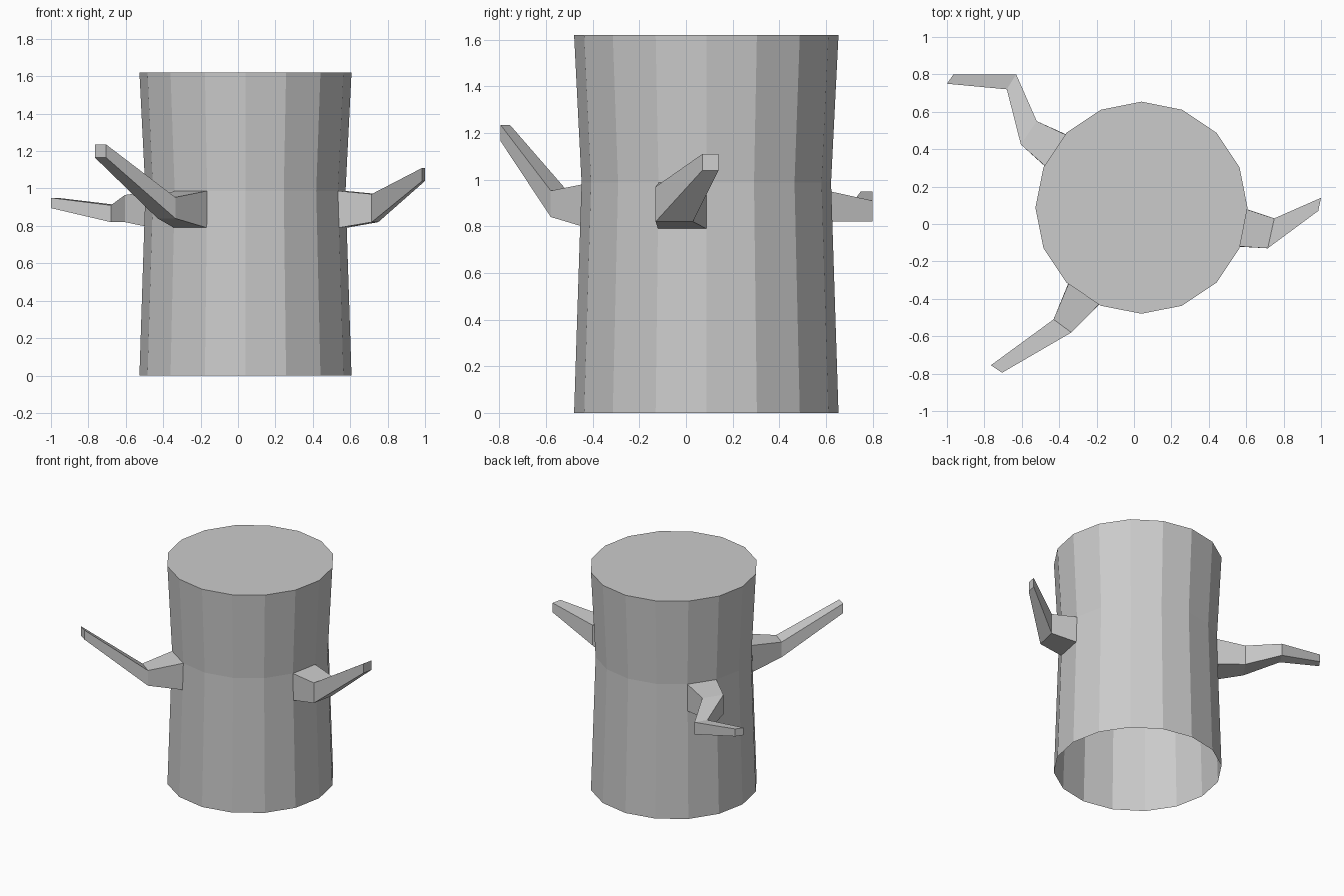
import bpy
import bmesh
from math import cos, sin, radians

cube = bpy.data.objects.get("Cube")
if cube:
    bpy.data.objects.remove(cube, do_unlink=True)

CX, CY = 0.04, 0.087          # trunk axis
SIDES = 16
WAIST_Z, CUT_Z = 0.987, 0.79  # branch roots span these heights
WAIST_R, CUT_R, END_R = 0.535, 0.541, 0.567

grey = bpy.data.materials.new("plain grey")
grey.use_nodes = True
colour = (0.6, 0.6, 0.6, 1)
grey.diffuse_color = colour
grey.node_tree.nodes["Principled BSDF"].inputs["Base Color"].default_value = colour


def on_trunk(step, radius, z):
    a = radians(360 / SIDES * step)
    return (CX + radius * cos(a), CY + radius * sin(a), z)


def loft(name, rings, cap_start=False):
    """Skin a row of closed rings with flat quads and cap the far end."""
    bm = bmesh.new()
    loops = [[bm.verts.new(p) for p in ring] for ring in rings]
    for low, high in zip(loops, loops[1:]):
        n = len(low)
        for i in range(n):
            j = (i + 1) % n
            bm.faces.new((low[i], low[j], high[j], high[i]))
    bm.faces.new(loops[-1])
    if cap_start:
        bm.faces.new(loops[0][::-1])
    mesh = bpy.data.meshes.new(name)
    bm.to_mesh(mesh)
    bm.free()
    mesh.materials.append(grey)
    obj = bpy.data.objects.new(name, mesh)
    bpy.context.collection.objects.link(obj)
    return obj


def branch(name, step, sections):
    """Grow a square branch from one trunk side; sections: (right, left, low, high)."""
    rings = [[on_trunk(step, CUT_R, CUT_Z), on_trunk(step + 1, CUT_R, CUT_Z),
              on_trunk(step + 1, WAIST_R, WAIST_Z), on_trunk(step, WAIST_R, WAIST_Z)]]
    for a, b, low, high in sections:
        rings.append([(*a, low), (*b, low), (*b, high), (*a, high)])
    return loft(name, rings)


# Trunk: pinched at the waist, closed on top, open underneath
loft("trunk", [[on_trunk(i, r, z) for i in range(SIDES)]
               for r, z in ((END_R, 0), (WAIST_R, WAIST_Z), (END_R, 1.62))])

# Branches
branch("left_branch", -1, [
    ((0.715, -0.13), (0.75, 0.03), 0.82, 0.97),
    ((0.985, 0.07), (1.0, 0.14), 1.04, 1.11)])
branch("front_right_branch", 10, [
    ((-0.43, -0.51), (-0.335, -0.58), 0.84, 0.953),
    ((-0.765, -0.755), (-0.705, -0.795), 1.165, 1.235)])
branch("back_right_branch", 6, [
    ((-0.52, 0.55), (-0.605, 0.425), 0.82, 0.965),
    ((-0.63, 0.80), (-0.68, 0.72), 0.82, 0.91),
    ((-0.965, 0.80), (-1.0, 0.75), 0.895, 0.95)])
